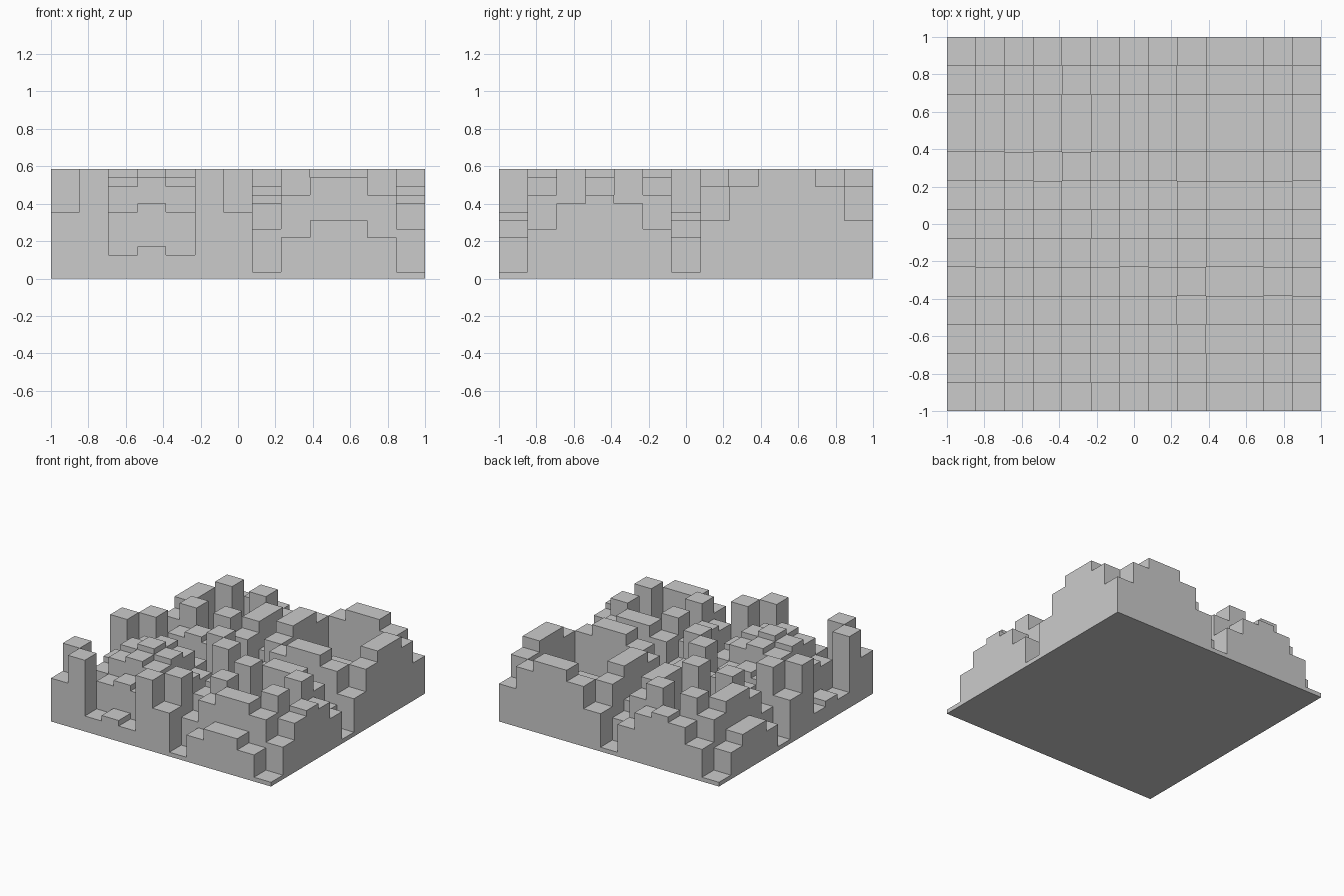
import bpy
import bmesh

N = 13                 # wells per side
CELL = 2.0 / N         # well width
BASE = 0.035           # thickness under the deepest well
STEP = 0.0458          # height of one level
CENTRE = 3             # well at which the residue sequence is mirrored

default = bpy.data.objects.get("Cube")
if default:
    bpy.data.objects.remove(default, do_unlink=True)


def height(i, j):
    """Quadratic residue height; zero outside the panel."""
    if not (0 <= i < N and 0 <= j < N):
        return 0.0
    depth = ((i - CENTRE) ** 2 + (j - CENTRE) ** 2) % N
    return BASE + STEP * (N - 1 - depth)


def at(i, j, z):
    return (i * CELL - 1, j * CELL - 1, z)


bm = bmesh.new()


def quad(*points):
    bm.faces.new([bm.verts.new(p) for p in points])


# Flat block tops
for i in range(N):
    for j in range(N):
        z = height(i, j)
        quad(at(i, j, z), at(i + 1, j, z), at(i + 1, j + 1, z), at(i, j + 1, z))

# Walls wherever neighbouring heights differ, including the outer sides
for i in range(N + 1):
    for j in range(N):
        a, b = height(i - 1, j), height(i, j)
        if a != b:
            quad(at(i, j, b), at(i, j + 1, b), at(i, j + 1, a), at(i, j, a))
        a, b = height(j, i - 1), height(j, i)
        if a != b:
            quad(at(j, i, a), at(j + 1, i, a), at(j + 1, i, b), at(j, i, b))

# Underside
quad(at(0, 0, 0), at(0, N, 0), at(N, N, 0), at(N, 0, 0))

# Join the surface and merge neighbouring tops of equal height
bmesh.ops.remove_doubles(bm, verts=bm.verts, dist=0.0005)
bmesh.ops.dissolve_limit(bm, angle_limit=0.01, verts=bm.verts, edges=bm.edges)

mesh = bpy.data.meshes.new("diffuser_panel")
bm.to_mesh(mesh)
bm.free()
panel = bpy.data.objects.new("diffuser_panel", mesh)
bpy.context.collection.objects.link(panel)

# Single plain grey
grey = bpy.data.materials.new("light_grey")
grey.use_nodes = True
colour = (0.6, 0.6, 0.6, 1.0)
grey.diffuse_color = colour
grey.node_tree.nodes["Principled BSDF"].inputs["Base Color"].default_value = colour
mesh.materials.append(grey)
